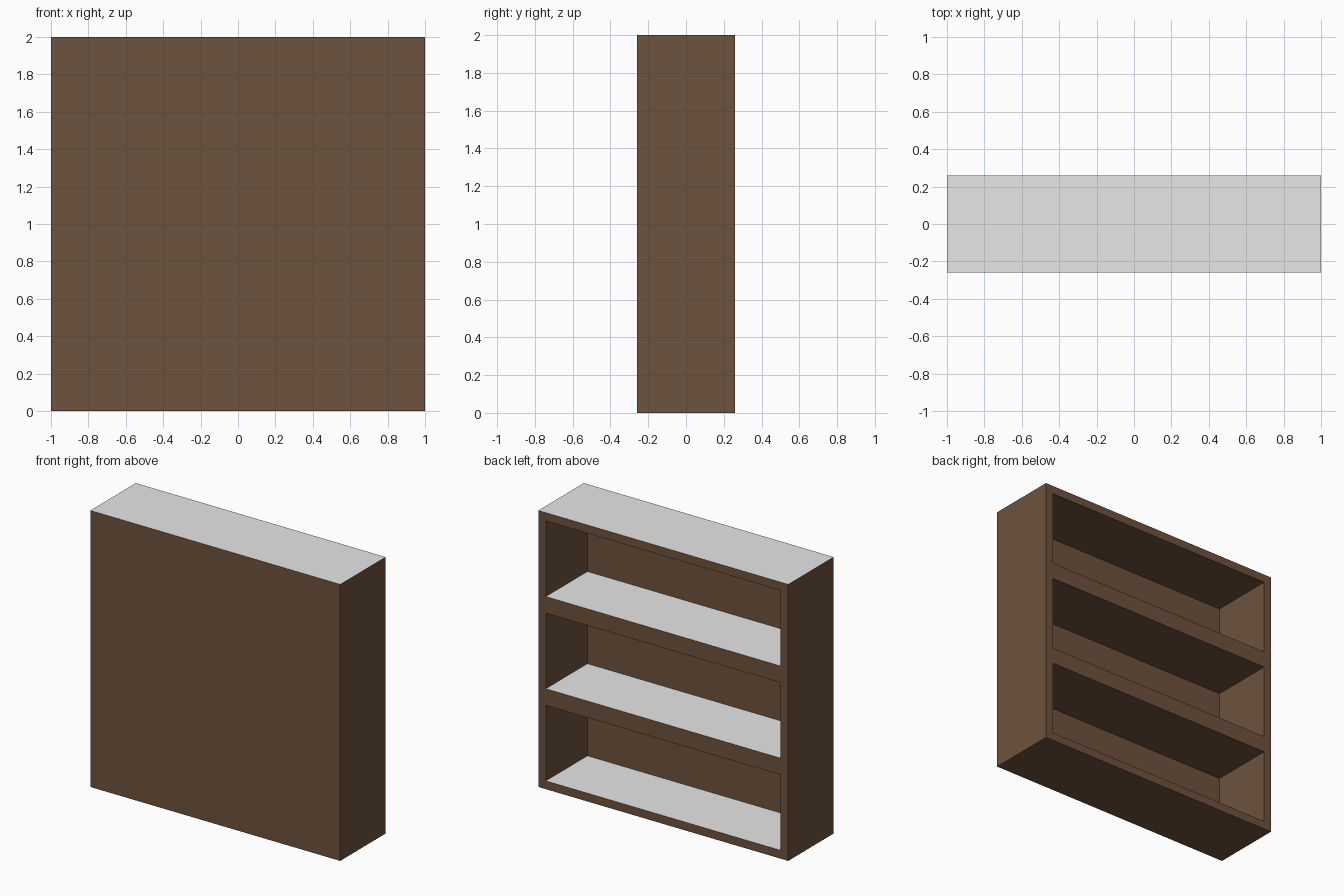
import bpy, bmesh
from mathutils import Matrix, Vector

if "Cube" in bpy.data.objects:
    bpy.data.objects.remove(bpy.data.objects["Cube"])

WIDTH, DEPTH, HEIGHT = 2.0, 0.519, 2.0
BAYS, FRAME, POCKET = 3, 0.06, 0.475


def material(name, rgb):
    mat = bpy.data.materials.new(name)
    mat.diffuse_color = (*rgb, 1.0)
    mat.use_nodes = True
    mat.node_tree.nodes["Principled BSDF"].inputs["Base Color"].default_value = mat.diffuse_color
    return mat


# Solid block standing on the ground
bm = bmesh.new()
bmesh.ops.create_cube(bm, size=1.0, matrix=Matrix.Translation((0, 0, HEIGHT / 2))
                      @ Matrix.Diagonal((WIDTH, DEPTH, HEIGHT, 1)))

# Split into equal bays
for i in range(1, BAYS):
    bmesh.ops.bisect_plane(bm, geom=bm.verts[:] + bm.edges[:] + bm.faces[:],
                           plane_co=(0, 0, HEIGHT * i / BAYS), plane_no=(0, 0, 1))

# Inset each bay on the open side and push it in to leave frame and shelves
bm.normal_update()
bays = [f for f in bm.faces if f.normal.y > 0.9]
bmesh.ops.inset_individual(bm, faces=bays, thickness=FRAME, use_even_offset=True)
pushed = bmesh.ops.extrude_discrete_faces(bm, faces=bays)["faces"]
bmesh.ops.translate(bm, vec=Vector((0, -POCKET, 0)),
                    verts=list({v for f in pushed for v in f.verts}))
bmesh.ops.recalc_face_normals(bm, faces=bm.faces[:])
bm.normal_update()

# Upward surfaces are pale, the rest is wood
for f in bm.faces:
    f.smooth = False
    f.material_index = 1 if f.normal.z > 0.5 else 0

mesh = bpy.data.meshes.new("bookcase")
bm.to_mesh(mesh)
bm.free()
mesh.materials.append(material("brown wood", (0.155, 0.084, 0.047)))
mesh.materials.append(material("pale grey top", (0.8, 0.8, 0.8)))
bpy.context.collection.objects.link(bpy.data.objects.new("bookcase", mesh))
